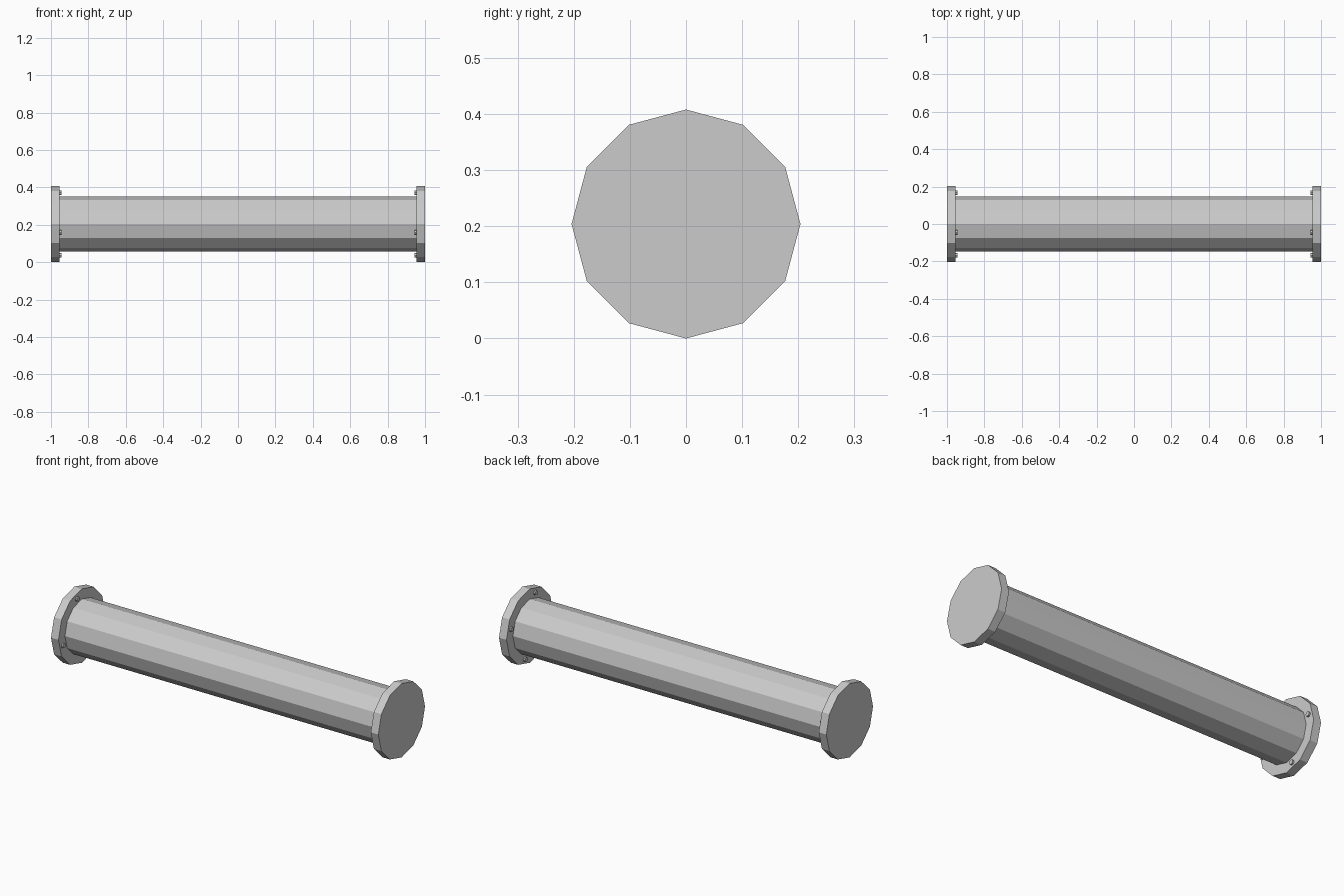
import bpy
from math import sin, cos, radians, pi

if "Cube" in bpy.data.objects:
    bpy.data.objects.remove(bpy.data.objects["Cube"])

AXIS_Z = 0.204      # height of the pipe's centre line
SIDES = 12


def rod(name, radius, x0, x1, y=0.0, z=AXIS_Z, sides=SIDES):
    """Flat-faced cylinder lying along x from x0 to x1."""
    bpy.ops.mesh.primitive_cylinder_add(
        vertices=sides, radius=radius, depth=abs(x1 - x0),
        location=((x0 + x1) / 2, y, z), rotation=(0, pi / 2, 0))
    ob = bpy.context.object
    ob.name = name
    return ob


# Main pipe
rod("pipe", 0.148, -0.955, 0.955)

for side, label in ((-1, "left"), (1, "right")):
    # End flange
    rod(f"{label}_flange", 0.204, side * 0.954, side * 1.0)
    # Four bolts on the inner face of the flange
    for i in range(4):
        a = radians(15 + 90 * i)
        rod(f"{label}_bolt_{i + 1}", 0.013, side * 0.945, side * 0.96,
            y=0.173 * cos(a), z=AXIS_Z + 0.173 * sin(a), sides=8)
